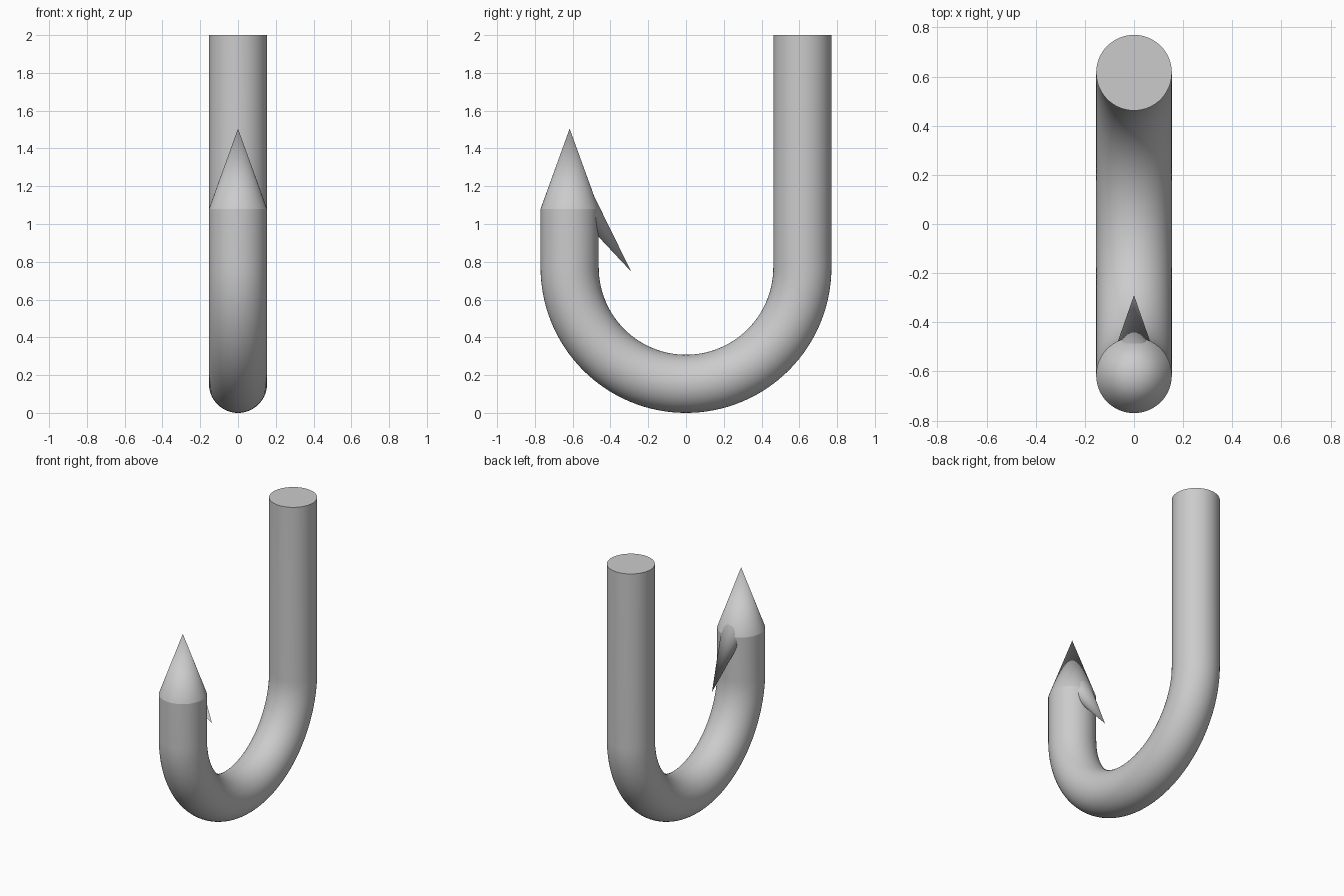
import bpy, bmesh
from math import sin, cos, pi, tan, radians
from mathutils import Vector

if "Cube" in bpy.data.objects:
    bpy.data.objects.remove(bpy.data.objects["Cube"])

R, BEND = 0.154, 0.616      # wire radius, bend radius
CZ = R + BEND               # height of the bend centre
NECK, TIP, TOP = 1.08, 1.505, 2.0
SIDES, STEPS = 64, 64


def finish(obj):
    bpy.ops.object.select_all(action='DESELECT')
    obj.select_set(True)
    bpy.context.view_layer.objects.active = obj
    bpy.ops.object.shade_smooth_by_angle(angle=radians(30))


def cone(name, base, tip, radius, squash=1.0):
    """Open-based cone from base to tip; squash scales it across x."""
    base, tip = Vector(base), Vector(tip)
    axis = tip - base
    bpy.ops.mesh.primitive_cone_add(vertices=SIDES, radius1=radius, radius2=0,
                                    depth=axis.length, end_fill_type='NOTHING')
    obj = bpy.context.object
    obj.name = name
    # axis lies in the y-z plane, so a turn about x is enough
    obj.scale.x = squash
    obj.rotation_euler = (Vector((axis.z, axis.y)).angle_signed(Vector((1, 0))) *
                          -1, 0, 0)
    q = obj.rotation_euler.to_matrix() @ Vector((0, 0, 1))
    if q.dot(axis.normalized()) < 0.999:
        obj.rotation_euler.x *= -1
    obj.location = (base + tip) / 2
    finish(obj)
    return obj


# Bent wire: centre line stations as (y, z, tilt), swept with a circle
path = [(BEND, TOP, 0)]
path += [(BEND * cos(a), CZ - BEND * sin(a), a)
         for a in (pi * i / STEPS for i in range(STEPS + 1))]
path += [(-BEND, NECK, pi)]

bm = bmesh.new()
rings = []
for y, z, a in path:
    ring = []
    for k in range(SIDES):
        t = 2 * pi * k / SIDES
        u = R * cos(t)
        ring.append(bm.verts.new((R * sin(t), y + u * cos(a), z - u * sin(a))))
    rings.append(ring)
for r0, r1 in zip(rings, rings[1:]):
    for k in range(SIDES):
        j = (k + 1) % SIDES
        bm.faces.new((r0[k], r0[j], r1[j], r1[k]))
bm.faces.new(rings[0])
bmesh.ops.recalc_face_normals(bm, faces=bm.faces)
mesh = bpy.data.meshes.new("hook_wire")
bm.to_mesh(mesh)
bm.free()
wire = bpy.data.objects.new("hook_wire", mesh)
bpy.context.collection.objects.link(wire)
finish(wire)

# Sharp point on the short arm
cone("hook_point", (0, -BEND, NECK), (0, -BEND, TIP), R)

# Barb: slim cone leaning down and inward, its base buried in the point
tilt, length = radians(34.7), 0.52
tip = Vector((0, -0.29, 0.748))
base = tip + length * Vector((0, -sin(tilt), cos(tilt)))
cone("barb", base, tip, length * tan(radians(8.5)), squash=1.3)
